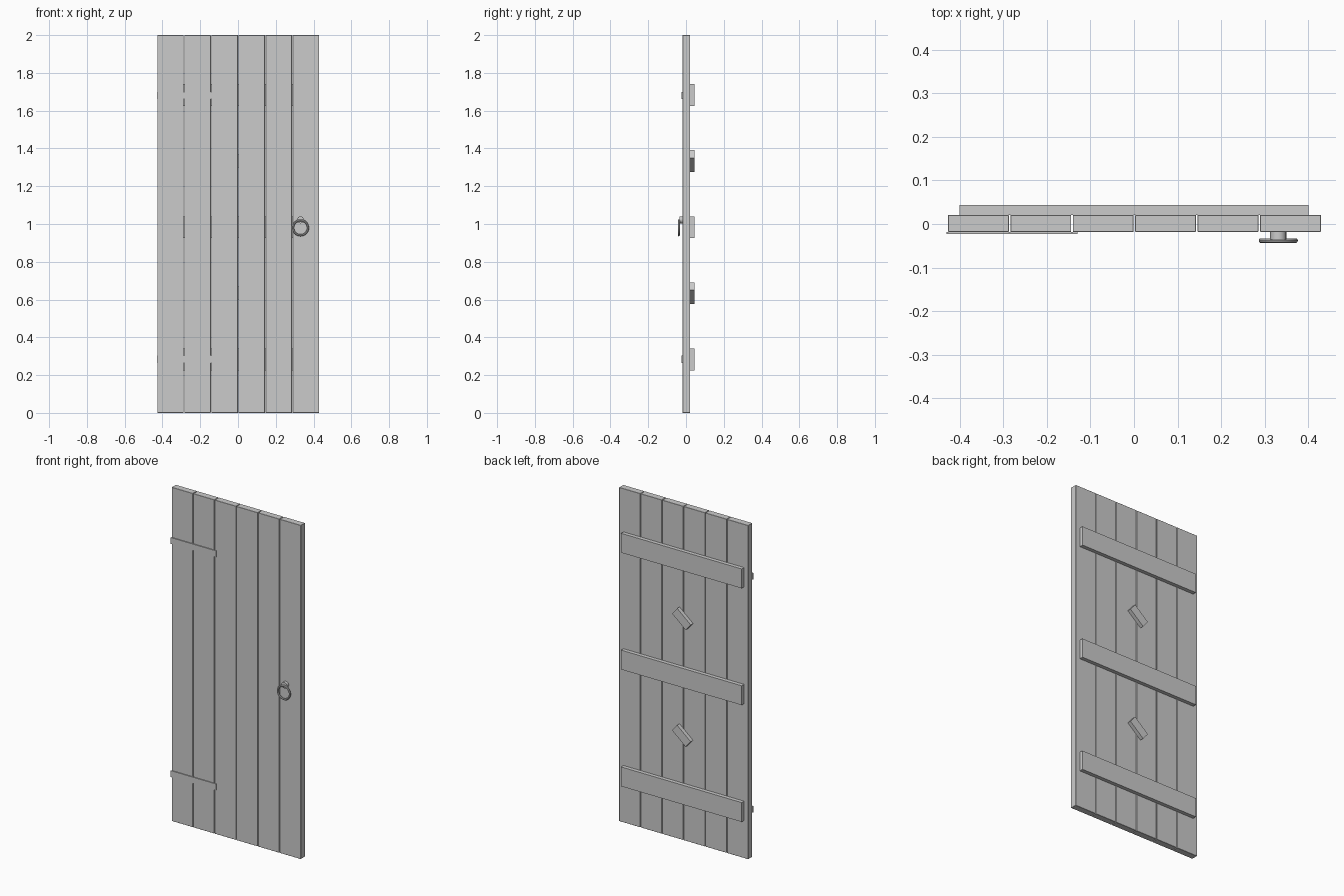
import bpy
from math import radians, pi

if "Cube" in bpy.data.objects:
    bpy.data.objects.remove(bpy.data.objects["Cube"])


def box(name, size, loc, tilt=0.0, bevel=0.0):
    bpy.ops.mesh.primitive_cube_add(size=1, location=loc, rotation=(0, tilt, 0))
    ob = bpy.context.object
    ob.name = name
    ob.scale = size
    bpy.ops.object.transform_apply(location=False, rotation=False, scale=True)
    if bevel:
        mod = ob.modifiers.new("bevel", 'BEVEL')
        mod.width = bevel
        mod.segments = 1
    return ob


# Six vertical planks with narrow gaps
PITCH, PLANK_W = 0.1432, 0.1395
for i in range(6):
    box(f"plank_{i + 1}", (PLANK_W, 0.039, 2.0),
        (0.001 + (i - 2.5) * PITCH, 0.0015, 1.0), bevel=0.001)

# Horizontal battens on the back
for i, z in enumerate((0.283, 0.983, 1.683)):
    box(f"batten_{i + 1}", (0.8, 0.0227, 0.116), (0, 0.03235, z))

# Short tilted brace blocks between the battens
for i, z in enumerate((0.633, 1.333)):
    box(f"brace_{i + 1}", (0.117, 0.0227, 0.052), (0, 0.03235, z), tilt=radians(-40))

# Hinge straps on the front left
for i, z in enumerate((0.284, 1.681)):
    box(f"hinge_strap_{i + 1}", (0.3, 0.0055, 0.038), (-0.28, -0.02075, z))

# Handle boss and hanging ring
bpy.ops.mesh.primitive_cylinder_add(vertices=16, radius=0.0185, depth=0.018,
                                    location=(0.331, -0.0265, 1.022), rotation=(pi / 2, 0, 0))
bpy.context.object.name = "handle_boss"
bpy.ops.object.shade_smooth_by_angle()

bpy.ops.mesh.primitive_torus_add(major_segments=32, minor_segments=10,
                                 major_radius=0.0395, minor_radius=0.0055,
                                 location=(0.331, -0.038, 0.98), rotation=(pi / 2, 0, 0))
bpy.context.object.name = "handle_ring"
bpy.ops.object.shade_smooth_by_angle()
